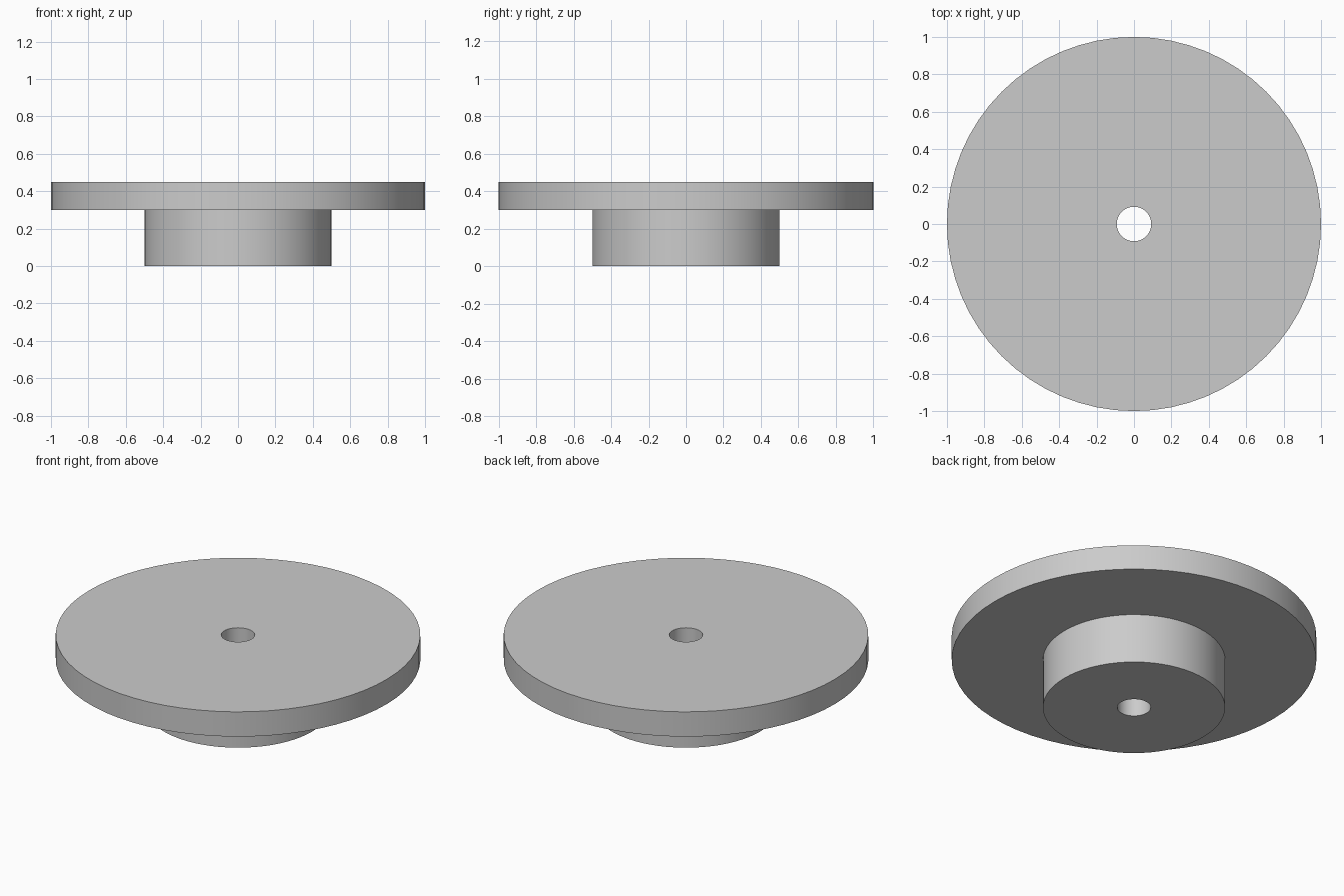
import bpy
import bmesh
import math

cube = bpy.data.objects.get("Cube")
if cube:
    bpy.data.objects.remove(cube, do_unlink=True)

SEGMENTS = 64
BORE, HUB, RIM = 0.092, 0.5, 1.0
STEP, TOP = 0.3, 0.45

# Plain grey material
grey = bpy.data.materials.new("plain grey")
grey.use_nodes = True
colour = (0.6, 0.6, 0.6, 1)
grey.diffuse_color = colour
grey.node_tree.nodes["Principled BSDF"].inputs["Base Color"].default_value = colour


def lathe(name, profile):
    """Spin a closed (radius, height) profile around the z axis."""
    bm = bmesh.new()
    verts = [bm.verts.new((r, 0, z)) for r, z in profile]
    edges = [bm.edges.new((a, b)) for a, b in zip(verts, verts[1:] + verts[:1])]
    bmesh.ops.spin(bm, geom=verts + edges, cent=(0, 0, 0), axis=(0, 0, 1),
                   angle=math.tau, steps=SEGMENTS)
    bmesh.ops.remove_doubles(bm, verts=bm.verts, dist=0.0001)
    bmesh.ops.recalc_face_normals(bm, faces=bm.faces)
    mesh = bpy.data.meshes.new(name)
    bm.to_mesh(mesh)
    bm.free()
    mesh.materials.append(grey)
    obj = bpy.data.objects.new(name, mesh)
    bpy.context.collection.objects.link(obj)
    bpy.ops.object.select_all(action="DESELECT")
    obj.select_set(True)
    bpy.context.view_layer.objects.active = obj
    bpy.ops.object.shade_smooth_by_angle(angle=math.radians(30))
    return obj


# Wide disc on a narrower hub, with a bore through both
lathe("flanged_disc", [(BORE, 0), (HUB, 0), (HUB, STEP),
                       (RIM, STEP), (RIM, TOP), (BORE, TOP)])
